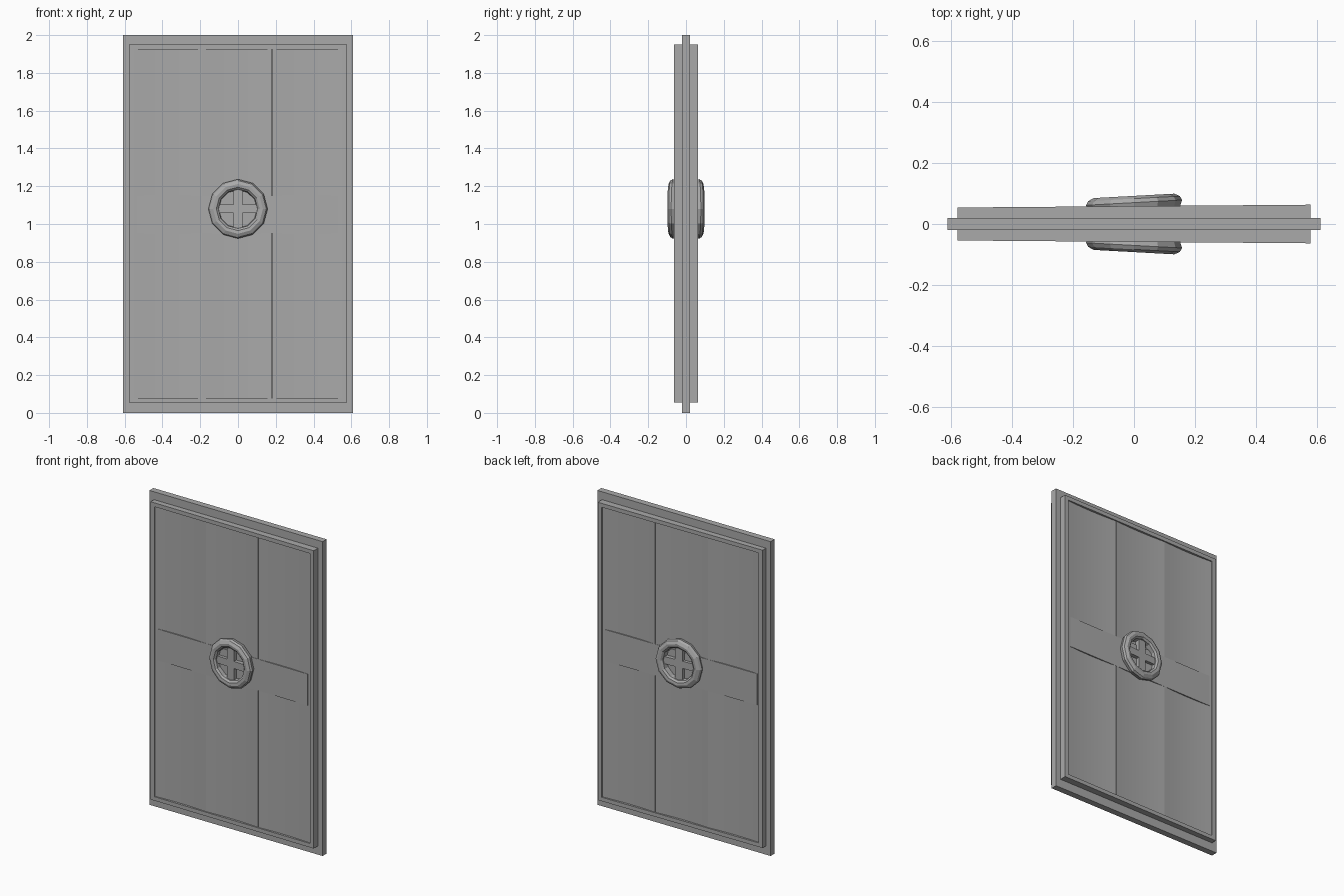
import bpy, bmesh, math

cube = bpy.data.objects.get("Cube")
if cube:
    bpy.data.objects.remove(cube, do_unlink=True)

grey = bpy.data.materials.new("plain grey")
grey.use_nodes = True
colour = (0.4, 0.4, 0.4, 1)
grey.diffuse_color = colour
grey.node_tree.nodes["Principled BSDF"].inputs["Base Color"].default_value = colour

WHEEL_Z = 1.08
LEAF_TAPER = 0.008
WHEEL_TILT = 0.055


def finish(name, bm, mirror=True, smooth=False):
    """Turn a bmesh into an object, repeated on both sides of the door."""
    bmesh.ops.recalc_face_normals(bm, faces=bm.faces)
    mesh = bpy.data.meshes.new(name)
    bm.to_mesh(mesh)
    bm.free()
    mesh.materials.append(grey)
    obj = bpy.data.objects.new(name, mesh)
    bpy.context.collection.objects.link(obj)
    if smooth:
        bpy.ops.object.select_all(action='DESELECT')
        obj.select_set(True)
        bpy.context.view_layer.objects.active = obj
        bpy.ops.object.shade_smooth_by_angle(angle=math.radians(30))
    if mirror:
        mod = obj.modifiers.new("Both sides", 'MIRROR')
        mod.use_axis = (False, True, False)
        mod.use_mirror_merge = False
    return obj


def box(bm, x0, x1, y0, y1, z0, z1, tilt=0):
    """Box whose outer face leans by tilt along x."""
    verts = bmesh.ops.create_cube(bm, size=1)["verts"]
    for v in verts:
        x = x1 if v.co.x > 0 else x0
        y = y1 + tilt * x if v.co.y > 0 else y0
        v.co = (x, y, z1 if v.co.z > 0 else z0)


def bridge(bm, loops, closed=False):
    """Skin a row of equal loops with quads."""
    rings = [[bm.verts.new(p) for p in loop] for loop in loops]
    pairs = list(zip(rings, rings[1:]))
    if closed:
        pairs.append((rings[-1], rings[0]))
    for a, b in pairs:
        n = len(a)
        for i in range(n):
            j = (i + 1) % n
            bm.faces.new((a[i], a[j], b[j], b[i]))
    return rings


# Thin outer slab
bm = bmesh.new()
box(bm, -0.61, 0.61, -0.02, 0.02, 0, 2)
finish("outer_slab", bm, mirror=False)


# Raised rim around the recessed planks
def rect(x, z0, z1, depth):
    corners = ((-x, z0), (x, z0), (x, z1), (-x, z1))
    return [(cx, depth + LEAF_TAPER * cx if depth else 0, cz) for cx, cz in corners]


bm = bmesh.new()
outer, inner = (0.577, 0.055, 1.95), (0.55, 0.08, 1.925)
bridge(bm, [rect(*outer, 0), rect(*outer, 0.0585),
            rect(*inner, 0.0585), rect(*inner, 0)], closed=True)
finish("rim", bm)

# Three gently hollowed planks
planks = {"right_plank": (-0.55, -0.19), "middle_plank": (-0.19, 0.178),
          "left_plank": (0.182, 0.55)}
for name, (x0, x1) in planks.items():
    bm = bmesh.new()
    steps = 10
    profile = [(x0, 0)]
    for i in range(steps + 1):
        t = i / steps
        x = x0 + (x1 - x0) * t
        profile.append((x, 0.052 + LEAF_TAPER * x - 0.028 * t * (1 - t)))
    profile.append((x1, 0))
    ends = bridge(bm, [[(x, y, z) for x, y in profile] for z in (0.078, 1.927)])
    for end in ends:
        bm.faces.new(end)
    finish(name, bm, smooth=True)

# Cross band behind the wheel
bm = bmesh.new()
box(bm, -0.535, 0.53, 0.01, 0.0525, 0.95, 1.15, LEAF_TAPER)
finish("cross_band", bm)


# Twelve-sided wheel rim
def wheel_loop(radius, depth):
    points = []
    for i in range(12):
        a = math.tau * i / 12
        x = radius * math.sin(a)
        points.append((x, depth + WHEEL_TILT * x, WHEEL_Z + radius * math.cos(a)))
    return points


bm = bmesh.new()
section = [(0.148, 0.04), (0.157, 0.07), (0.15, 0.083), (0.132, 0.092),
           (0.115, 0.09), (0.104, 0.08), (0.1, 0.04)]
bridge(bm, [wheel_loop(r, d) for r, d in section], closed=True)
finish("wheel_rim", bm)

# Wheel spokes
bm = bmesh.new()
for half_x, half_z in ((0.025, 0.11), (0.11, 0.023)):
    box(bm, -half_x, half_x, 0.04, 0.074, WHEEL_Z - half_z, WHEEL_Z + half_z, WHEEL_TILT)
finish("wheel_spokes", bm)
